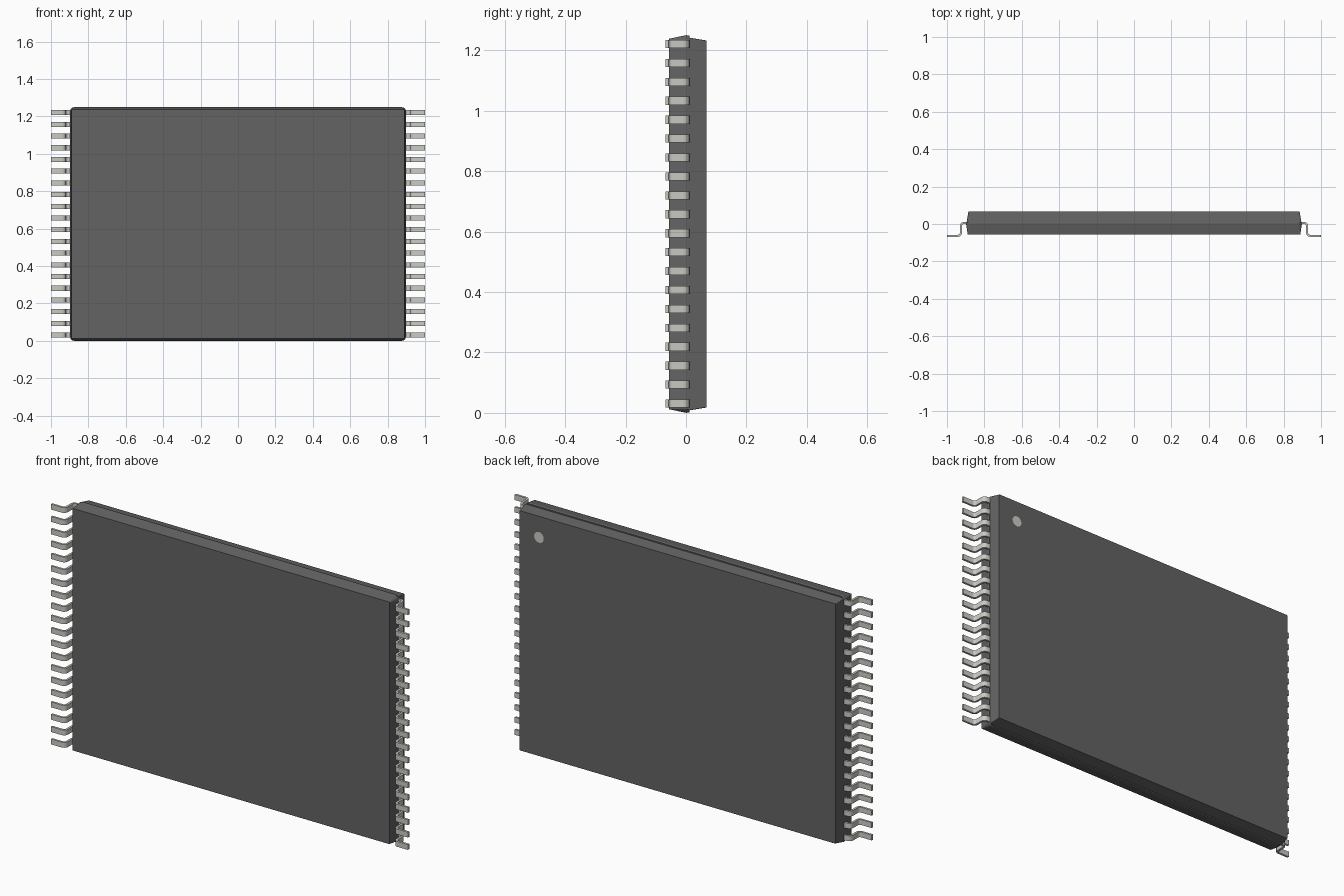
import bpy, bmesh, math

if "Cube" in bpy.data.objects:
    bpy.data.objects.remove(bpy.data.objects["Cube"])

H = 1.25          # body height
MID = H / 2


def material(name, rgb):
    m = bpy.data.materials.new(name)
    m.diffuse_color = (*rgb, 1)
    m.use_nodes = True
    m.node_tree.nodes["Principled BSDF"].inputs["Base Color"].default_value = m.diffuse_color
    return m


plastic = material("dark_plastic", (0.125, 0.125, 0.125))
metal = material("lead_metal", (0.6, 0.6, 0.56))


def add_object(name, bm, mat):
    bmesh.ops.recalc_face_normals(bm, faces=bm.faces)
    me = bpy.data.meshes.new(name)
    bm.to_mesh(me)
    bm.free()
    me.materials.append(mat)
    ob = bpy.data.objects.new(name, me)
    bpy.context.collection.objects.link(ob)
    return ob


def ring(bm, y, hx, hz, r, steps=3):
    """Rounded rectangle in the xz plane."""
    vs = []
    for q, (sx, sz) in enumerate([(1, 1), (-1, 1), (-1, -1), (1, -1)]):
        for i in range(steps + 1):
            a = math.pi / 2 * (q + i / steps)
            vs.append(bm.verts.new((sx * (hx - r) + r * math.cos(a), y,
                                    MID + sz * (hz - r) + r * math.sin(a))))
    return vs


def loft(name, sections):
    bm = bmesh.new()
    rings = [ring(bm, *s) for s in sections]
    for a, b in zip(rings, rings[1:]):
        n = len(a)
        for i in range(n):
            j = (i + 1) % n
            bm.faces.new((a[i], a[j], b[j], b[i]))
    bm.faces.new(rings[0])
    bm.faces.new(rings[-1])
    return add_object(name, bm, plastic)


# Two moulded body halves: y, half width, half height, corner radius
loft("front_body_half", [(-0.056, 0.889, 0.613, 0.003),
                         (0.002, 0.898, 0.625, 0.024),
                         (0.011, 0.897, 0.623, 0.024)])
loft("back_body_half", [(0.009, 0.895, 0.617, 0.003),
                        (0.068, 0.885, 0.607, 0.003)])

# Pin one marker disc on the back face
bm = bmesh.new()
bmesh.ops.create_circle(bm, cap_ends=True, radius=0.027, segments=32)
for v in bm.verts:
    v.co = (0.776 + v.co.x, 0.0685, 1.125 + v.co.y)
marker = add_object("pin_one_marker", bm, metal)
for f in marker.data.polygons:      # face the marker outwards
    if f.normal.y < 0:
        f.flip()


# Gull-wing lead: bent centre line given thickness
def bend(cx, cy, r, a0, a1, n=4):
    return [((cx + r * math.cos(t), cy + r * math.sin(t)),
             (math.cos(t), math.sin(t)))
            for t in (math.radians(a0 + (a1 - a0) * i / n) for i in range(n + 1))]


T = 0.011         # lead thickness
W = 0.027         # lead width
path = [((0.88, 0.006), (0, 1))]
path += bend(0.909, -0.010, 0.016, 90, 0)
path += [(p, (-n[0], -n[1])) for p, n in bend(0.941, -0.047, 0.016, 180, 270)]
path += [((1.0, -0.063), (0, 1))]
outer = [(p[0] + n[0] * T / 2, p[1] + n[1] * T / 2) for p, n in path]
inner = [(p[0] - n[0] * T / 2, p[1] - n[1] * T / 2) for p, n in path]


def leads(name, side):
    bm = bmesh.new()
    for k in range(20):
        z0 = 0.031 + k * 0.0626 - W / 2
        rows = [[bm.verts.new((side * x, y, z)) for x, y in line]
                for line, z in ((outer, z0), (inner, z0),
                                (inner, z0 + W), (outer, z0 + W))]
        for r in range(4):
            a, b = rows[r], rows[(r + 1) % 4]
            for i in range(len(a) - 1):
                bm.faces.new((a[i], a[i + 1], b[i + 1], b[i]))
        for end in (0, -1):
            bm.faces.new([row[end] for row in rows])
    ob = add_object(name, bm, metal)
    bpy.ops.object.select_all(action='DESELECT')
    ob.select_set(True)
    bpy.context.view_layer.objects.active = ob
    bpy.ops.object.shade_smooth_by_angle(angle=math.radians(35))


leads("right_leads", 1)
leads("left_leads", -1)
